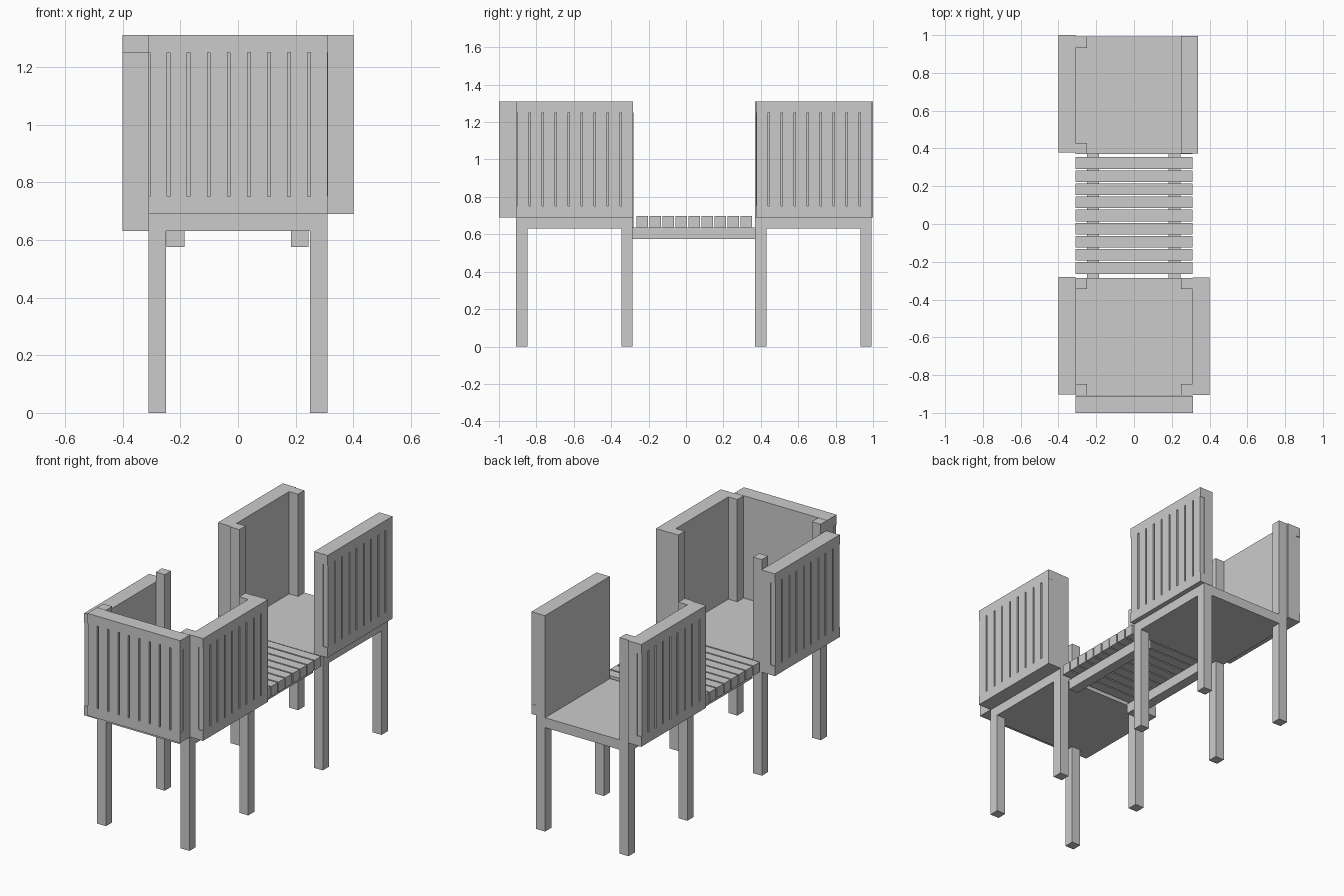
import bpy
import bmesh
from math import radians
from mathutils import Vector

if "Cube" in bpy.data.objects:
    bpy.data.objects.remove(bpy.data.objects["Cube"])


def add_box(bm, lo, hi):
    lo, hi = Vector(lo), Vector(hi)
    geom = bmesh.ops.create_cube(bm, size=1)
    for v in geom["verts"]:
        v.co = (lo + hi) / 2 + v.co * (hi - lo)


def boxes(name, spans):
    bm = bmesh.new()
    for lo, hi in spans:
        add_box(bm, lo, hi)
    mesh = bpy.data.meshes.new(name)
    bm.to_mesh(mesh)
    bm.free()
    ob = bpy.data.objects.new(name, mesh)
    bpy.context.collection.objects.link(ob)
    return ob


def box(name, lo, hi):
    return boxes(name, [(lo, hi)])


# Grooved wall panel: outer face on local -y, shallow slots between boards
W, H, T = 0.622, 0.62, 0.09
PITCH, SLOT = 0.0695, 0.01


def panel_mesh():
    blank = box("panel_blank", (0, -T, 0), (W, 0, H))
    cutter = boxes("slot_cutter", [
        ((k * PITCH - SLOT / 2, -T - 0.02, 0.06), (k * PITCH + SLOT / 2, -T + 0.03, H - 0.06))
        for k in range(10)])
    cutter.hide_render = True
    mod = blank.modifiers.new("slots", "BOOLEAN")
    mod.operation = "DIFFERENCE"
    mod.solver = "EXACT"
    mod.object = cutter
    deps = bpy.context.evaluated_depsgraph_get()
    mesh = bpy.data.meshes.new_from_object(blank.evaluated_get(deps))
    mesh.name = "slotted_panel"
    bpy.data.objects.remove(blank)
    bpy.data.objects.remove(cutter)
    return mesh


panel = panel_mesh()
for name, loc, angle in [
    ("front_panel", (-0.31, -0.91, 0.69), 0),
    ("front_right_panel", (0.31, -0.905, 0.69), 90),
    ("front_left_panel", (-0.31, -0.28, 0.63), -90),
    ("back_left_panel", (-0.31, 1.0, 0.69), -90),
    ("back_right_panel", (0.25, 0.373, 0.69), 90),
]:
    ob = bpy.data.objects.new(name, panel)
    ob.location = loc
    ob.rotation_euler.z = radians(angle)
    bpy.context.collection.objects.link(ob)

# Two towers: a deck and four square corner posts each
P = 0.06
for tower, y0, y1 in [("front", -0.908, -0.285), ("back", 0.37, 0.993)]:
    box(tower + "_deck", (-0.31, y0, 0.63), (0.31, y1, 0.69))
    for side, x in [("left", -0.31), ("right", 0.25)]:
        # the posts below the back right panel stop at its underside
        top = 0.69 if (tower, side) == ("back", "right") else 1.31
        for end, y in [("near", y0), ("far", y1 - P)]:
            box(f"{tower}_{side}_{end}_post", (x, y, 0), (x + P, y + P, top))

# Bridge: two beams carrying nine slats
for side, x in [("left", -0.248), ("right", 0.183)]:
    box(f"bridge_{side}_beam", (x, -0.285, 0.575), (x + 0.062, 0.37, 0.637))
for i in range(9):
    y = -0.2635 + i * 0.0695
    box(f"bridge_slat_{i + 1}", (-0.31, y, 0.637), (0.31, y + 0.061, 0.698))
